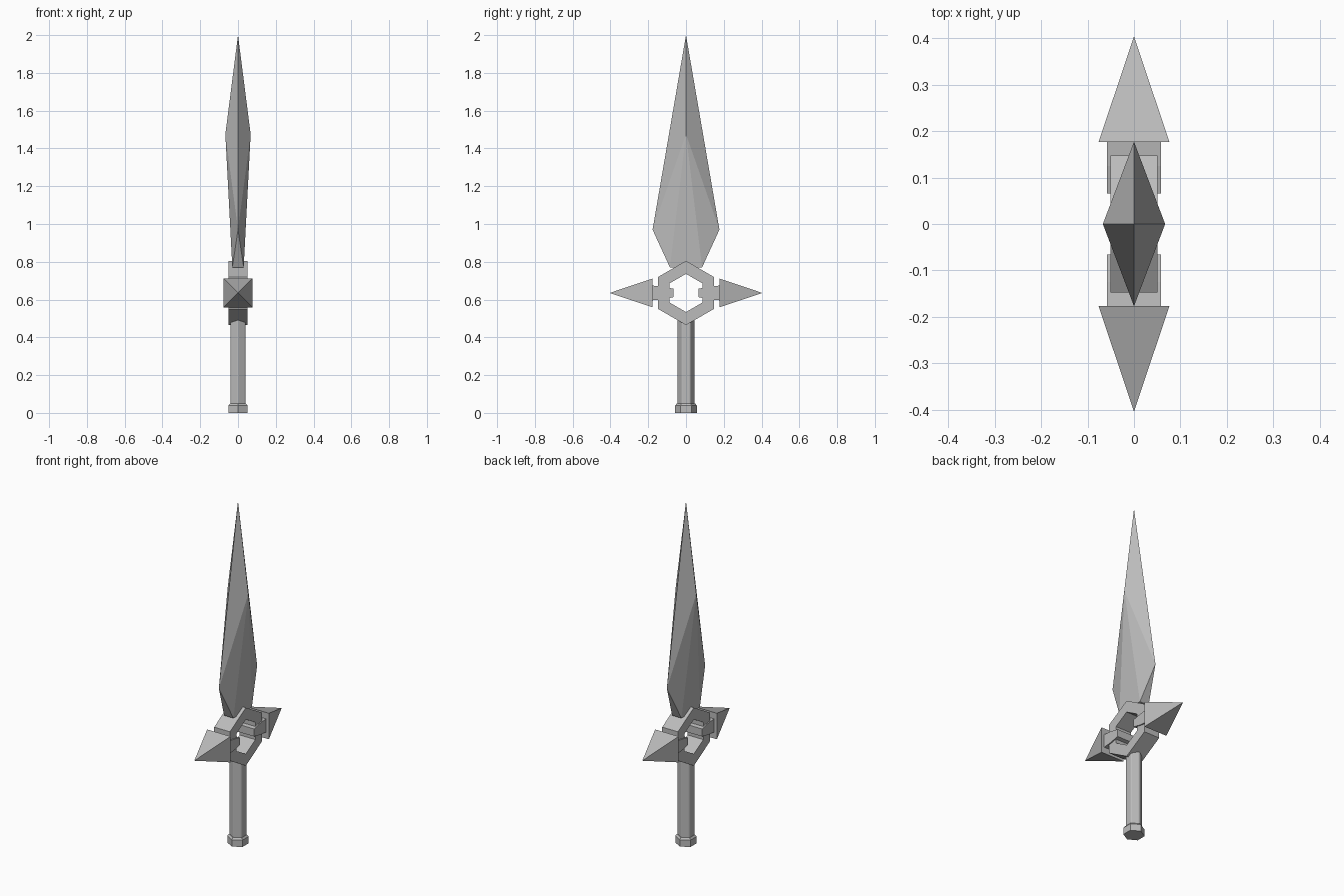
import bpy, bmesh, math
from mathutils import Vector

if "Cube" in bpy.data.objects:
    bpy.data.objects.remove(bpy.data.objects["Cube"], do_unlink=True)

steel = bpy.data.materials.new("grey steel")
steel.use_nodes = True
GREY = (0.5, 0.5, 0.5, 1)
steel.diffuse_color = GREY
steel.node_tree.nodes["Principled BSDF"].inputs["Base Color"].default_value = GREY

GUARD_Z = 0.635


def finish(name, bm):
    bmesh.ops.recalc_face_normals(bm, faces=bm.faces)
    mesh = bpy.data.meshes.new(name)
    bm.to_mesh(mesh)
    bm.free()
    mesh.materials.append(steel)
    obj = bpy.data.objects.new(name, mesh)
    bpy.context.collection.objects.link(obj)
    return obj


def hull(name, points):
    """Convex solid around a few points."""
    bm = bmesh.new()
    verts = [bm.verts.new(p) for p in points]
    bmesh.ops.convex_hull(bm, input=verts)
    bmesh.ops.dissolve_limit(bm, angle_limit=0.01, verts=bm.verts, edges=bm.edges)
    return finish(name, bm)


def hexagon(bm, radius, height):
    """Horizontal hexagon with corners on the y axis."""
    angles = [math.radians(90 + 60 * i) for i in range(6)]
    return [bm.verts.new((radius * math.cos(a), radius * math.sin(a), height)) for a in angles]


def bridge(bm, a, b):
    for i in range(len(a)):
        j = (i + 1) % len(a)
        bm.faces.new((a[i], a[j], b[j], b[i]))


def hex_lathe(name, profile):
    bm = bmesh.new()
    rings = [hexagon(bm, r, z) for r, z in profile]
    for a, b in zip(rings, rings[1:]):
        bridge(bm, a, b)
    bm.faces.new(rings[0])
    bm.faces.new(rings[-1])
    return finish(name, bm)


# Blade: faceted, with side ridges, front and back edges and a flat foot
foot = [(x, y, 0.77) for x in (-0.03, 0.03) for y in (-0.085, 0.085)]
hull("blade", [(0, 0, 2), (0.067, 0, 1.475), (-0.067, 0, 1.475),
               (0, 0.177, 0.97), (0, -0.177, 0.97)] + foot)

# Guard ring: hexagonal frame standing on a corner
bm = bmesh.new()
loops = [hexagon(bm, r, h) for r, h in
         ((0.17, -0.051), (0.17, 0.051), (0.101, 0.051), (0.101, -0.051))]
for i in range(4):
    bridge(bm, loops[i], loops[(i + 1) % 4])
for v in bm.verts:
    x, y, h = v.co
    v.co = Vector((h, x, y + GUARD_Z))
finish("guard_ring", bm)

# Guard arms: tapered clamp through the ring, then a square spike
for side, name in ((-1, "front"), (1, "back")):
    hull(name + "_clamp", [(x, side * y, GUARD_Z + s * h)
                           for x in (-0.058, 0.058) for s in (-1, 1)
                           for y, h in ((0.178, 0.039), (0.125, 0.034), (0.066, 0.022))])
    base = [(x, side * 0.177, GUARD_Z + z) for x in (-0.076, 0.076) for z in (-0.076, 0.076)]
    hull(name + "_spike", base + [(0, side * 0.404, GUARD_Z)])

# Grip and pommel
grip = hex_lathe("grip", [(0.046, 0.03), (0.046, 0.51)])
bevel = grip.modifiers.new("soft corners", "BEVEL")
bevel.width = 0.006
bevel.segments = 2
hex_lathe("pommel", [(0.057, 0), (0.057, 0.04), (0.048, 0.05)])
